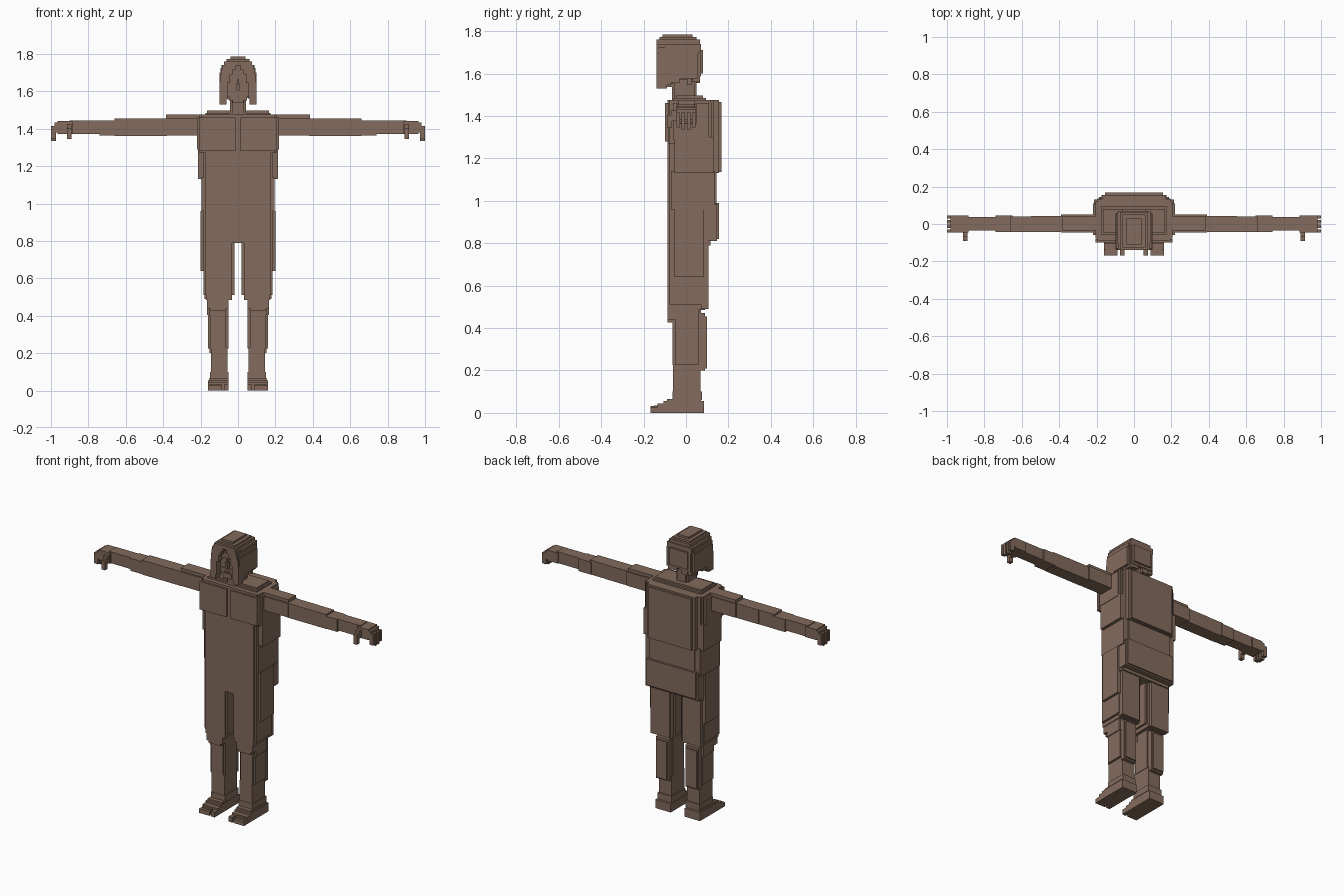
import bpy, bmesh

cube = bpy.data.objects.get("Cube")
if cube:
    bpy.data.objects.remove(cube, do_unlink=True)

brown = bpy.data.materials.new("warm brown")
brown.use_nodes = True
colour = (0.227, 0.147, 0.107, 1)
brown.diffuse_color = colour
bsdf = next(n for n in brown.node_tree.nodes if n.type == 'BSDF_PRINCIPLED')
bsdf.inputs["Base Color"].default_value = colour
bsdf.inputs["Roughness"].default_value = 0.9


def part(name, boxes, sign=1):
    """One object from boxes given as (x0, x1, y0, y1, z0, z1)."""
    bm = bmesh.new()
    for x0, x1, y0, y1, z0, z1 in boxes:
        vs = bmesh.ops.create_cube(bm, size=1)["verts"]
        for v in vs:
            v.co = (sign * (x0 + x1) / 2 + v.co.x * (x1 - x0),
                    (y0 + y1) / 2 + v.co.y * (y1 - y0),
                    (z0 + z1) / 2 + v.co.z * (z1 - z0))
    me = bpy.data.meshes.new(name)
    bm.to_mesh(me)
    bm.free()
    me.materials.append(brown)
    ob = bpy.data.objects.new(name, me)
    bpy.context.collection.objects.link(ob)


def pair(name, boxes):
    part("left_" + name, boxes, 1)
    part("right_" + name, boxes, -1)


def stepped(x0, x1, y0, y1, z0, z1, s=0.011):
    """Block with notched vertical edges."""
    return [(x0, x1, y0 + s, y1 - s, z0, z1), (x0 + s, x1 - s, y0, y1, z0, z1)]


# Torso
part("chest", stepped(-.205, .205, -.088, .13, 1.27, 1.475)
     + stepped(-.218, .218, -.07, .12, 1.29, 1.46))
part("collar", [(-.175, .175, -.06, .095, 1.47, 1.485),
                (-.165, .165, -.045, .08, 1.485, 1.496)])
pair("chest_plate", [(.013, .205, -.1, -.08, 1.28, 1.46)])
part("abdomen", stepped(-.185, .185, -.088, .13, .95, 1.28))
pair("side_panel", [(.15, .215, -.055, .13, 1.13, 1.3),
                    (.15, .195, -.07, .135, .96, 1.14)])
part("back_plate", [(-.172, .172, .12, .155, 1.13, 1.475),
                    (-.155, .155, .15, .168, 1.135, 1.465)])
part("lower_back", [(-.16, .16, .12, .143, .96, 1.13)])
part("pelvis", stepped(-.185, .185, -.088, .115, .79, .98)
     + [(-.188, .188, .08, .145, .81, .985), (-.175, .175, .1, .155, .82, .99)])

# Legs
pair("thigh", stepped(.02, .185, -.088, .09, .51, .83)
     + [(.045, .178, .07, .107, .49, .81)])
pair("hip_pocket", [(.17, .2, -.055, .085, .64, .96)])
pair("knee", [(.032, .17, -.088, .09, .485, .515),
              (.05, .165, -.088, -.03, .44, .5),
              (.065, .15, -.088, -.03, .427, .45)])
pair("shin", stepped(.052, .165, -.064, .07, .405, .5)
     + stepped(.052, .16, -.064, .07, .225, .41)
     + [(.055, .145, -.062, .068, .06, .23)])
pair("calf", [(.06, .152, .06, .09, .2, .47), (.068, .146, .08, .1, .21, .455)])
pair("foot", [(.05, .16, -.065, .085, 0, .055),
              (.052, .155, -.09, .07, 0, .065),
              (.05, .15, -.064, .075, .06, .1),
              (.05, .16, -.105, 0, 0, .055),
              (.05, .16, -.135, 0, 0, .044)])
pair("toes", [(.05, .076, -.168, -.12, 0, .033),
              (.087, .16, -.168, -.12, 0, .028),
              (.087, .15, -.15, -.12, 0, .036)])

# Arms, thinning toward the wrist
pair("upper_arm", [(.2, .39, -.045, .05, 1.365, 1.455),
                   (.2, .385, -.035, .042, 1.44, 1.475),
                   (.38, .55, -.042, .042, 1.362, 1.455)])
pair("forearm", [(.54, .66, -.042, .04, 1.362, 1.455),
                 (.65, .74, -.042, .045, 1.364, 1.445),
                 (.73, .9, -.036, .038, 1.372, 1.445)])
pair("hand", [(.885, .965, -.045, .045, 1.372, 1.44),
              (.95, .98, -.045, .045, 1.38, 1.432)])
pair("thumb", [(.89, .915, -.07, -.03, 1.375, 1.425),
               (.89, .915, -.09, -.065, 1.345, 1.405)])
fingers = []
for i in range(4):
    y = -.045 + i * .0245
    tip = 1.345 if i in (0, 3) else 1.335
    fingers += [(.965, 1, y, y + .0165, 1.39, 1.415),
                (.972, 1, y, y + .0165, tip, 1.4),
                (.96, .98, y, y + .0165, 1.39, 1.432)]
pair("fingers", fingers)

# Neck and head
part("neck", stepped(-.042, .042, -.065, .05, 1.475, 1.6))
part("head", [(-.062, .062, -.1, .05, 1.57, 1.73),
              (-.048, .048, -.105, .03, 1.55, 1.6),
              (-.03, .03, -.11, 0, 1.537, 1.57)])
part("face_features", [(-.008, .008, -.122, -.09, 1.605, 1.645),
                       (-.005, .005, -.113, -.09, 1.64, 1.665),
                       (-.018, .018, -.113, -.09, 1.575, 1.585),
                       (-.05, .05, -.107, -.09, 1.665, 1.7)])

# Hair: stepped crown, parted fringe, side curtains and back
part("hair_crown", [(-.04, .04, -.11, .03, 1.765, 1.785),
                    (-.062, .062, -.125, .05, 1.755, 1.772),
                    (-.075, .075, -.14, .065, 1.738, 1.76),
                    (-.088, .088, -.1, .07, 1.705, 1.74)])
fringe = [(inner, outer, -.14, -.09, z0, z1) for inner, outer, z0, z1 in (
    (.014, .085, 1.715, 1.74), (.029, .092, 1.69, 1.716),
    (.043, .097, 1.645, 1.691), (.055, .1, 1.56, 1.646),
    (.062, .1, 1.53, 1.561))]
pair("hair_fringe", fringe)
pair("hair_side", [(.06, .094, -.13, .06, 1.69, 1.725),
                   (.06, .1, -.13, .055, 1.575, 1.7),
                   (.07, .1, -.13, -.07, 1.545, 1.58),
                   (.07, .095, -.07, -.03, 1.555, 1.58),
                   (.065, .09, .005, .025, 1.545, 1.58),
                   (.06, .085, .03, .065, 1.56, 1.72)])
part("hair_back", [(-.08, .08, .04, .07, 1.585, 1.725),
                   (-.065, .065, .06, .08, 1.6, 1.71),
                   (-.055, -.01, .04, .065, 1.555, 1.6),
                   (.02, .06, .04, .065, 1.565, 1.6)])
